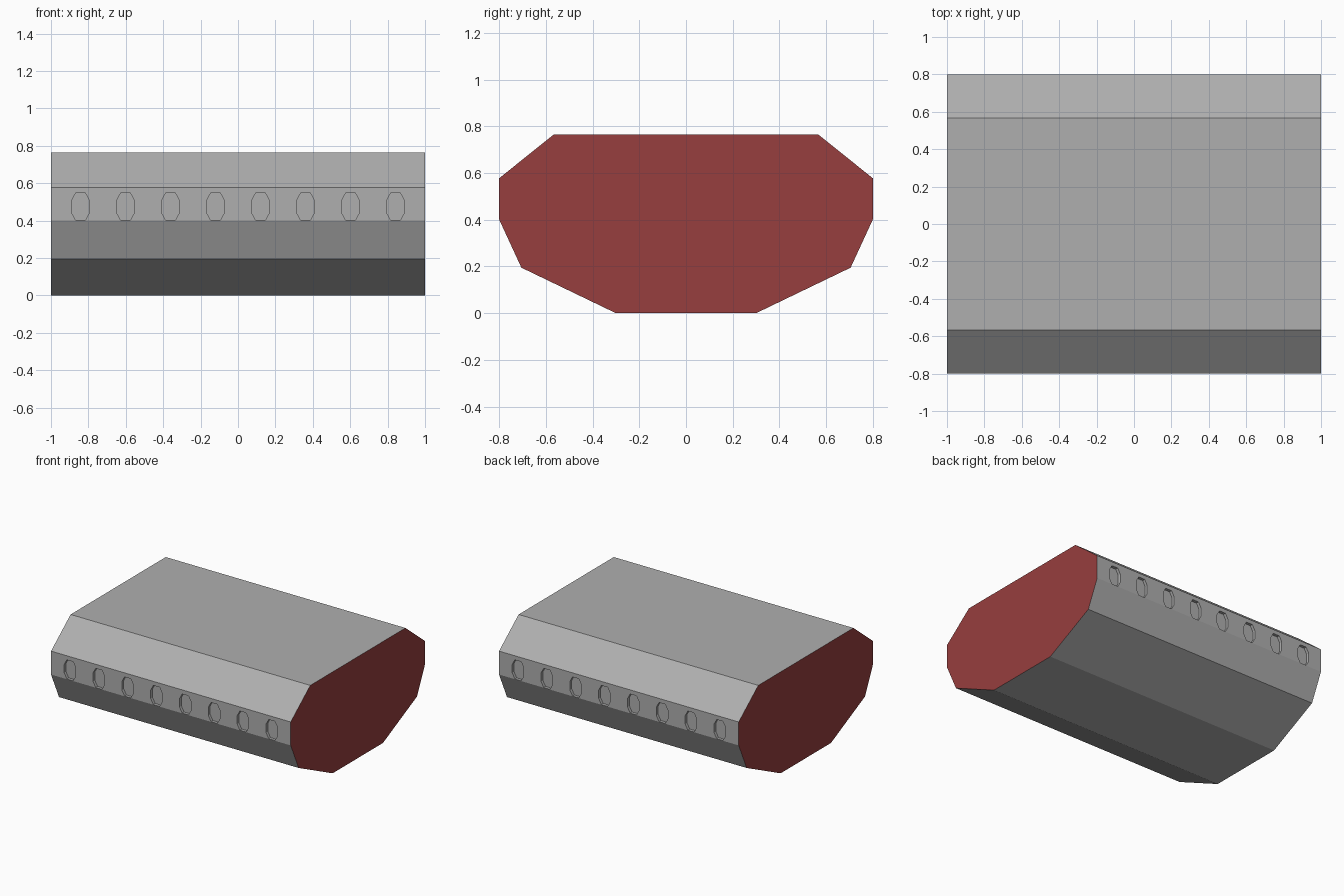
import bpy, bmesh

if "Cube" in bpy.data.objects:
    bpy.data.objects.remove(bpy.data.objects["Cube"])

RED = bpy.data.materials.new("end_red")
RED.diffuse_color = (0.31, 0.049, 0.049, 1)
RED.use_nodes = True
RED.node_tree.nodes["Principled BSDF"].inputs["Base Color"].default_value = RED.diffuse_color
GREY = bpy.data.materials.new("hull_grey")
GREY.diffuse_color = (0.43, 0.43, 0.43, 1)
GREY.use_nodes = True
GREY.node_tree.nodes["Principled BSDF"].inputs["Base Color"].default_value = GREY.diffuse_color


def add_prism(bm, outline, axis):
    """Sweep a closed outline of 3D points along an axis; returns the two caps."""
    a = [bm.verts.new(p) for p in outline]
    b = [bm.verts.new([c + d for c, d in zip(p, axis)]) for p in outline]
    n = len(a)
    for i in range(n):
        j = (i + 1) % n
        bm.faces.new((a[i], a[j], b[j], b[i]))
    return bm.faces.new(a[::-1]), bm.faces.new(b)


def make_object(name, bm):
    bmesh.ops.recalc_face_normals(bm, faces=bm.faces)
    mesh = bpy.data.meshes.new(name)
    bm.to_mesh(mesh)
    bm.free()
    obj = bpy.data.objects.new(name, mesh)
    bpy.context.collection.objects.link(obj)
    return obj


# Hull section: ten-sided faceted profile with red ends
half = [(0.30, 0), (0.705, 0.195), (0.80, 0.401), (0.80, 0.578), (0.567, 0.765)]
profile = half + [(-y, z) for y, z in reversed(half)]
bm = bmesh.new()
for cap in add_prism(bm, [(-1, y, z) for y, z in profile], (2, 0, 0)):
    cap.material_index = 1
hull = make_object("hull_section", bm)
hull.data.materials.append(GREY)
hull.data.materials.append(RED)

# Porthole cutters: eight tall octagons along each side
octagon = [(0.026, 0.072), (0.048, 0.032), (0.048, -0.032), (0.026, -0.072)]
octagon += [(-x, -z) for x, z in octagon]
DEPTH = 0.022
bm = bmesh.new()
for side in (-1, 1):
    for i in range(8):
        cx = (i - 3.5) * 0.2406
        ring = [(cx + x, side * (0.8 - DEPTH), 0.475 + z) for x, z in octagon]
        add_prism(bm, ring, (0, side * 0.1, 0))
cutter = make_object("porthole_cutter", bm)
cutter.data.materials.append(GREY)
cutter.hide_render = True
cutter.hide_viewport = True

# Sink the portholes into the hull
cut = hull.modifiers.new("portholes", 'BOOLEAN')
cut.operation = 'DIFFERENCE'
cut.solver = 'EXACT'
cut.object = cutter
